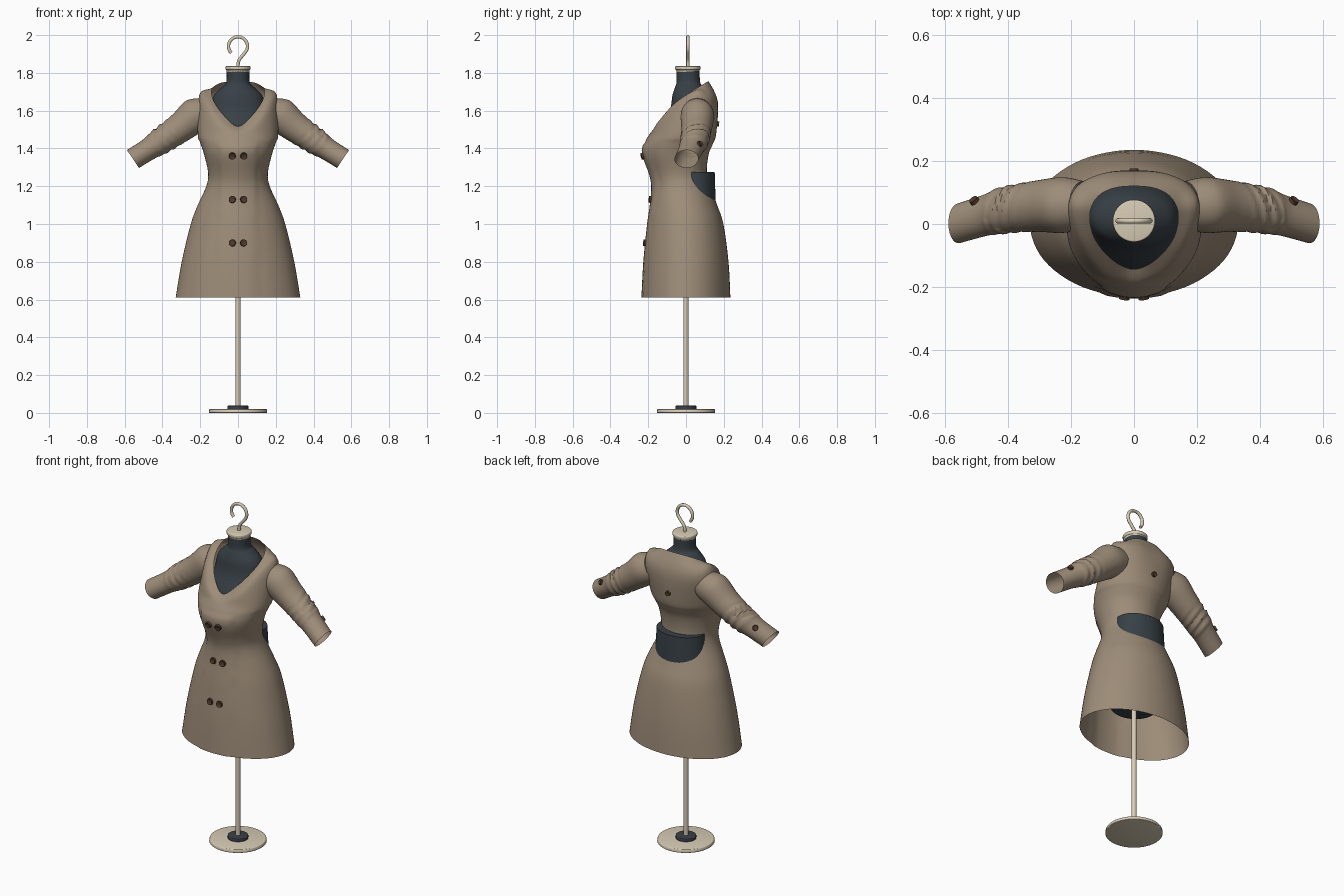
import bpy, bmesh, math
from mathutils import Vector

if "Cube" in bpy.data.objects:
    bpy.data.objects.remove(bpy.data.objects["Cube"], do_unlink=True)


def material(name, rgb):
    m = bpy.data.materials.new(name)
    m.use_nodes = True
    m.diffuse_color = (*rgb, 1)
    m.node_tree.nodes["Principled BSDF"].inputs["Base Color"].default_value = (*rgb, 1)
    return m


TAN = material("tan cloth", (0.34, 0.265, 0.19))
DARK = material("dark slate", (0.04, 0.052, 0.062))
CREAM = material("cream", (0.68, 0.60, 0.46))
BROWN = material("button brown", (0.08, 0.04, 0.025))


def finish(name, bm, mat, angle=40):
    bmesh.ops.recalc_face_normals(bm, faces=bm.faces)
    me = bpy.data.meshes.new(name)
    bm.to_mesh(me)
    bm.free()
    ob = bpy.data.objects.new(name, me)
    bpy.context.collection.objects.link(ob)
    me.materials.append(mat)
    bpy.ops.object.select_all(action="DESELECT")
    ob.select_set(True)
    bpy.context.view_layer.objects.active = ob
    bpy.ops.object.shade_smooth_by_angle(angle=math.radians(angle))
    return ob


def spline(pts, steps, closed):
    # Catmull-Rom curve through the points
    n, out = len(pts), []
    get = (lambda i: pts[i % n]) if closed else (lambda i: pts[max(0, min(n - 1, i))])
    for i in range(n if closed else n - 1):
        a, b, c, d = (get(i + k) for k in (-1, 0, 1, 2))
        for s in range(steps):
            t = s / steps
            out.append(b + (c - a) * t / 2 + (a - b * 2.5 + c * 2 - d / 2) * t * t
                       + (b * 1.5 - a / 2 - c * 1.5 + d / 2) * t ** 3)
    return out if closed else out + [pts[-1]]


def loft(name, rings, mat, around=4, along=4, caps=False, tweak=None):
    rings = [spline(r, around, True) for r in rings]
    columns = [spline(list(col), along, False) for col in zip(*rings)]
    bm = bmesh.new()
    grid = [[bm.verts.new(tweak(p) if tweak else p) for p in col] for col in columns]
    n = len(grid)
    for i in range(n):
        a, b = grid[i], grid[(i + 1) % n]
        for j in range(len(a) - 1):
            bm.faces.new((a[j], b[j], b[j + 1], a[j + 1]))
    if caps:
        for j in (0, -1):
            bm.faces.new([col[j] for col in grid])
    return finish(name, bm, mat)


def oval(z, rx, front, back):
    mid, ry = (front + back) / 2, (back - front) / 2
    return [Vector((rx * math.sin(k * math.pi / 6), mid - ry * math.cos(k * math.pi / 6), z))
            for k in range(12)]


def mirrored(half):
    # half ring from front centre to back centre, completed on the other side
    pts = [Vector(p) for p in half]
    return pts + [Vector((-p.x, p.y, p.z)) for p in pts[-2:0:-1]]


def cylinder(name, r, z0, z1, mat, r2=None, y=0.0, bevel=0.0):
    bm = bmesh.new()
    bmesh.ops.create_cone(bm, cap_ends=True, segments=40, radius1=r,
                          radius2=r if r2 is None else r2, depth=z1 - z0)
    bmesh.ops.translate(bm, verts=bm.verts, vec=(0, y, (z0 + z1) / 2))
    if bevel:
        rims = [e for e in bm.edges if abs(e.verts[0].co.z - e.verts[1].co.z) < 1e-5]
        bmesh.ops.bevel(bm, geom=rims, offset=bevel, segments=3, affect="EDGES", profile=0.5)
    return finish(name, bm, mat)


# Stand: base, socket and pole
cylinder("base_disc", 0.155, 0, 0.02, CREAM, r2=0.152, bevel=0.004)
cylinder("base_socket", 0.055, 0.018, 0.038, DARK, bevel=0.004)
cylinder("pole", 0.0135, 0.02, 0.82, CREAM)

# Dress form: torso with neck, and the pad that shows at the back waist
body = [(0.78, 0.13, -0.12, 0.12), (0.9, 0.17, -0.15, 0.15), (1.05, 0.17, -0.14, 0.13),
        (1.2, 0.135, -0.12, 0.09), (1.37, 0.15, -0.16, 0.09), (1.5, 0.165, -0.13, 0.12),
        (1.6, 0.15, -0.085, 0.13), (1.68, 0.128, -0.072, 0.11), (1.725, 0.085, -0.058, 0.09),
        (1.75, 0.062, -0.05, 0.075), (1.81, 0.06, -0.05, 0.072)]
loft("dress_form", [oval(*r) for r in body], DARK, caps=True)
loft("waist_pad", [oval(1.12, 0.15, -0.06, 0.157), oval(1.275, 0.142, -0.06, 0.152)],
     DARK, caps=True)

# Neck cap and hanging hook
cylinder("neck_cap_stem", 0.058, 1.80, 1.82, CREAM, r2=0.064, y=0.01)
cylinder("neck_cap", 0.067, 1.816, 1.836, CREAM, y=0.01, bevel=0.005)
curve = bpy.data.curves.new("hook", "CURVE")
curve.dimensions = "3D"
curve.bevel_depth = 0.009
curve.bevel_resolution = 3
curve.use_fill_caps = True
arc = [Vector((0.05 * math.cos(a), 0.01, 1.941 + 0.05 * math.sin(a)))
       for a in (math.radians(d) for d in range(-30, 226, 15))]
path = spline([Vector((0, 0.01, 1.83)), Vector((0.004, 0.01, 1.865)),
               Vector((0.025, 0.01, 1.893))] + arc, 3, False)
line = curve.splines.new("POLY")
line.points.add(len(path) - 1)
for point, p in zip(line.points, path):
    point.co = (*p, 1)
hook = bpy.data.objects.new("hook", curve)
bpy.context.collection.objects.link(hook)
curve.materials.append(CREAM)

# Coat: flared skirt, waist, bust, then shoulders up to the open neckline
coat_rings = [oval(*r) for r in (
    (0.61, 0.33, -0.23, 0.235), (0.8, 0.298, -0.22, 0.225), (1.0, 0.25, -0.2, 0.198),
    (1.1, 0.213, -0.186, 0.165), (1.2, 0.168, -0.178, 0.13), (1.27, 0.158, -0.192, 0.11),
    (1.37, 0.18, -0.227, 0.12), (1.43, 0.2, -0.218, 0.145), (1.48, 0.213, -0.19, 0.16))]
coat_rings.append(mirrored([(0, -0.17, 1.5), (0.1, -0.148, 1.54), (0.17, -0.06, 1.63),
                            (0.205, 0.05, 1.685), (0.18, 0.12, 1.66), (0.1, 0.16, 1.655),
                            (0, 0.168, 1.65)]))
coat_rings.append(mirrored([(0, -0.143, 1.517), (0.07, -0.112, 1.57), (0.125, -0.045, 1.645),
                            (0.14, 0.03, 1.703), (0.118, 0.083, 1.735), (0.07, 0.112, 1.752),
                            (0, 0.12, 1.755)]))


def overlap(p):
    # raised front panel of the double-breasted closure
    if p.y < 0 and p.z < 1.42 and abs(p.x) < 0.1:
        p.y -= 0.006
    return p


coat = loft("coat_body", coat_rings, TAN, around=6, tweak=overlap)

# Sleeves: x, y, z of the centre, then depth and height radius
SLEEVE = [(0.16, 0.06, 1.60, 0.075, 0.08), (0.225, 0.06, 1.575, 0.088, 0.092),
          (0.3, 0.057, 1.515, 0.082, 0.08), (0.37, 0.05, 1.465, 0.076, 0.073),
          (0.43, 0.04, 1.425, 0.073, 0.068), (0.47, 0.028, 1.398, 0.066, 0.059),
          (0.556, 0.002, 1.344, 0.063, 0.057)]


def sleeve_ring(side, x, y, z, ry, rv):
    up = Vector((0.56, 0, 0.83))
    ring = []
    for k in range(12):
        a = k * math.pi / 6
        p = Vector((x, y, z)) + up * rv * math.cos(a) + Vector((0, ry * math.sin(a), 0))
        ring.append(Vector((p.x * side, p.y, p.z)))
    return ring


def wrinkle(p):
    # gathered folds around the elbow
    along = 0.83 * abs(p.x) - 0.56 * p.z
    amount = max(0, 1 - abs(along + 0.49) / 0.09)
    wave = math.sin(along * 150 + 45 * p.y)
    return p + Vector((0, 0.25, 0.6 if p.z > 1.47 else -0.4)) * 0.012 * amount * wave


sleeves = {}
for side, label in ((1, "left"), (-1, "right")):
    sleeves[side] = loft(label + "_sleeve", [sleeve_ring(side, *r) for r in SLEEVE], TAN,
                         along=8, tweak=wrinkle)


# Buttons: dished discs seated on the cloth
def button(name, cloth, origin, direction, r=0.019):
    bpy.context.view_layer.update()
    hit, loc, normal, _ = cloth.ray_cast(Vector(origin), Vector(direction).normalized())
    if not hit:
        return
    if normal.dot(Vector(direction)) > 0:
        normal = -normal
    bm = bmesh.new()
    bmesh.ops.create_cone(bm, cap_ends=True, segments=20, radius1=r, radius2=r * 0.9, depth=0.012)
    top = [f for f in bm.faces if f.normal.z > 0.9]
    bmesh.ops.inset_region(bm, faces=top, thickness=r * 0.25, depth=-0.003)
    ob = finish(name, bm, BROWN)
    ob.rotation_euler = normal.to_track_quat("Z", "Y").to_euler()
    ob.location = loc + normal * 0.004


for row, z in enumerate((1.36, 1.13, 0.9), 1):
    for x, label in ((0.03, "left"), (-0.03, "right")):
        button(f"front_button_{label}_{row}", coat, (x, -1, z), (0, 1, 0))
button("back_button", coat, (0, 1, 1.53), (0, -1, 0), 0.015)
for side, label in ((1, "left"), (-1, "right")):
    button(label + "_sleeve_button", sleeves[side], (0.51 * side, 0.3, 1.6),
           (-0.02 * side, -0.8, -0.62), 0.016)
